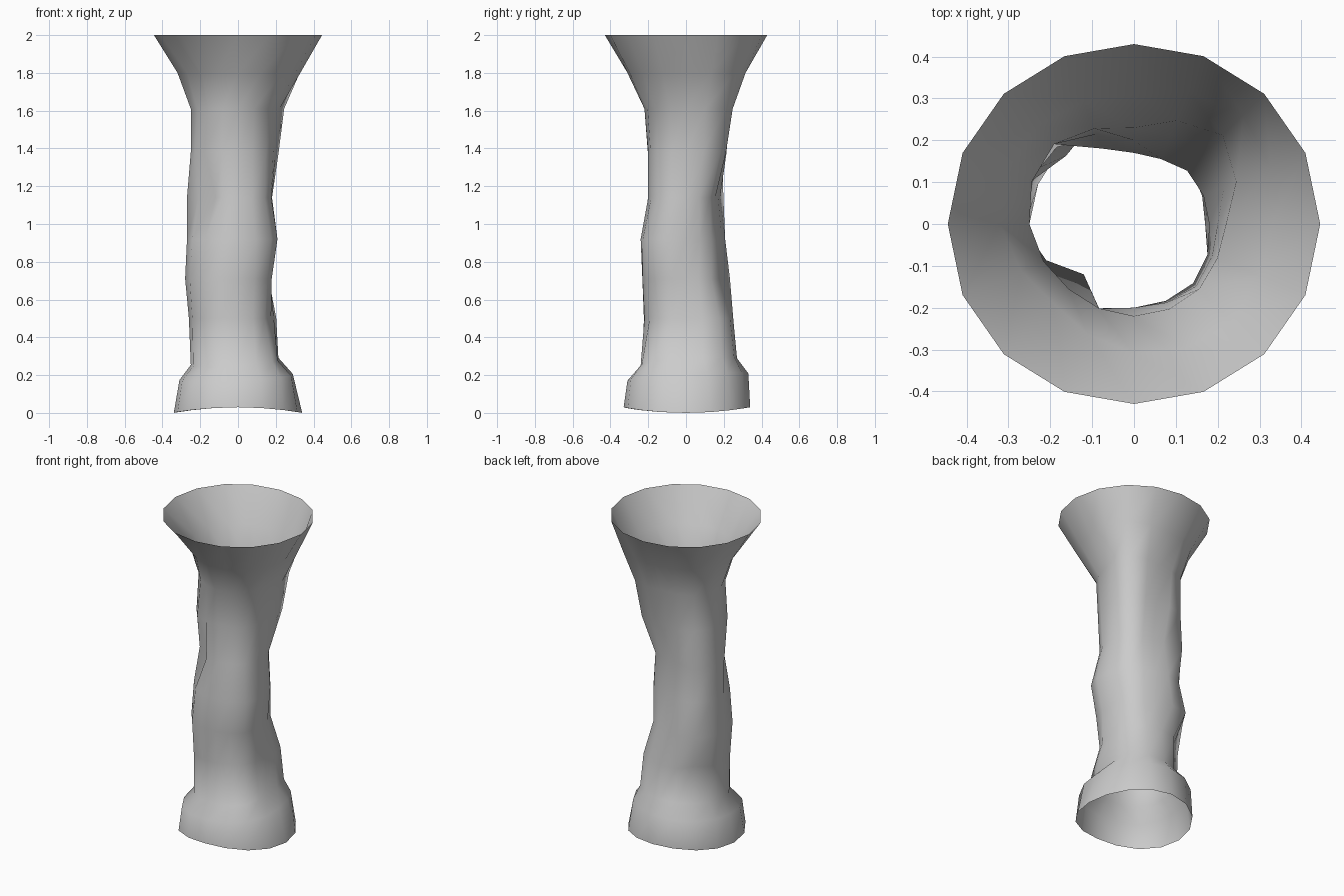
import bpy
import bmesh
import math

cube = bpy.data.objects.get("Cube")
if cube:
    bpy.data.objects.remove(cube, do_unlink=True)

SIDES = 16

# Each ring, in hundredths: height, then radius every eighth of a turn from +x
RINGS = [
    (1.5, 34, 34, 34, 34, 34, 35, 33, 34),
    (19, 29, 31, 33, 33, 31, 33, 31, 32),
    (27, 20, 27, 27, 25, 25, 26, 24, 26),
    (50, 19, 25, 25, 27, 26, 26, 22, 20),
    (71, 17, 19, 20, 30, 28, 27, 23, 22),
    (92, 20, 19, 19, 26, 27, 25, 24, 25),
    (114, 18, 18, 17, 28, 27, 24, 20, 20),
    (138, 20, 26, 20, 27, 25, 24, 20, 21),
    (161, 22, 30, 23, 27, 25, 22, 22, 22),
    (180, 33, 37, 31, 33, 32, 27, 31, 33),
    (200, 44.5, 44, 43, 44, 44.5, 44, 43, 44),
]

# Creased hollows: (ring, side) and how deep the vertex is pushed in
DENTS = {(6, 10): 0.07, (6, 9): 0.03, (6, 5): 0.03, (3, 6): 0.04}


def make_material(name, color):
    mat = bpy.data.materials.new(name)
    mat.use_nodes = True
    mat.diffuse_color = color
    mat.node_tree.nodes["Principled BSDF"].inputs["Base Color"].default_value = color
    return mat


def subdivide_radii(radii):
    """Insert a smooth in-between radius after each given one."""
    out = []
    count = len(radii)
    for i, here in enumerate(radii):
        after = radii[(i + 1) % count]
        outer = radii[i - 1] + radii[(i + 2) % count]
        out += [here, (9 * (here + after) - outer) / 16]
    return out


def ring_verts(bm, level, ring):
    verts = []
    for side, radius in enumerate(subdivide_radii(ring[1:])):
        angle = math.tau * side / SIDES
        radius = radius / 100 - DENTS.get((level, side), 0)
        z = ring[0] / 100
        # Wavy hem at the foot, and a tilted ankle above it
        if level == 0:
            z -= 0.015 * math.cos(2 * angle)
        elif level < 3:
            z += 0.025 * math.cos(angle - math.radians(50))
        verts.append(bm.verts.new((radius * math.cos(angle),
                                   radius * math.sin(angle), z)))
    return verts


# Open sleeve: flared mouth, crumpled shaft and wider foot
bm = bmesh.new()
loops = [ring_verts(bm, level, ring) for level, ring in enumerate(RINGS)]
for low, high in zip(loops, loops[1:]):
    for i in range(SIDES):
        j = (i + 1) % SIDES
        face = bm.faces.new((low[i], low[j], high[j], high[i]))
        face.smooth = True

mesh = bpy.data.meshes.new("crumpled_sleeve")
bm.to_mesh(mesh)
bm.free()
mesh.materials.append(make_material("light grey", (0.6, 0.6, 0.6, 1)))
sleeve = bpy.data.objects.new("crumpled_sleeve", mesh)
bpy.context.collection.objects.link(sleeve)
